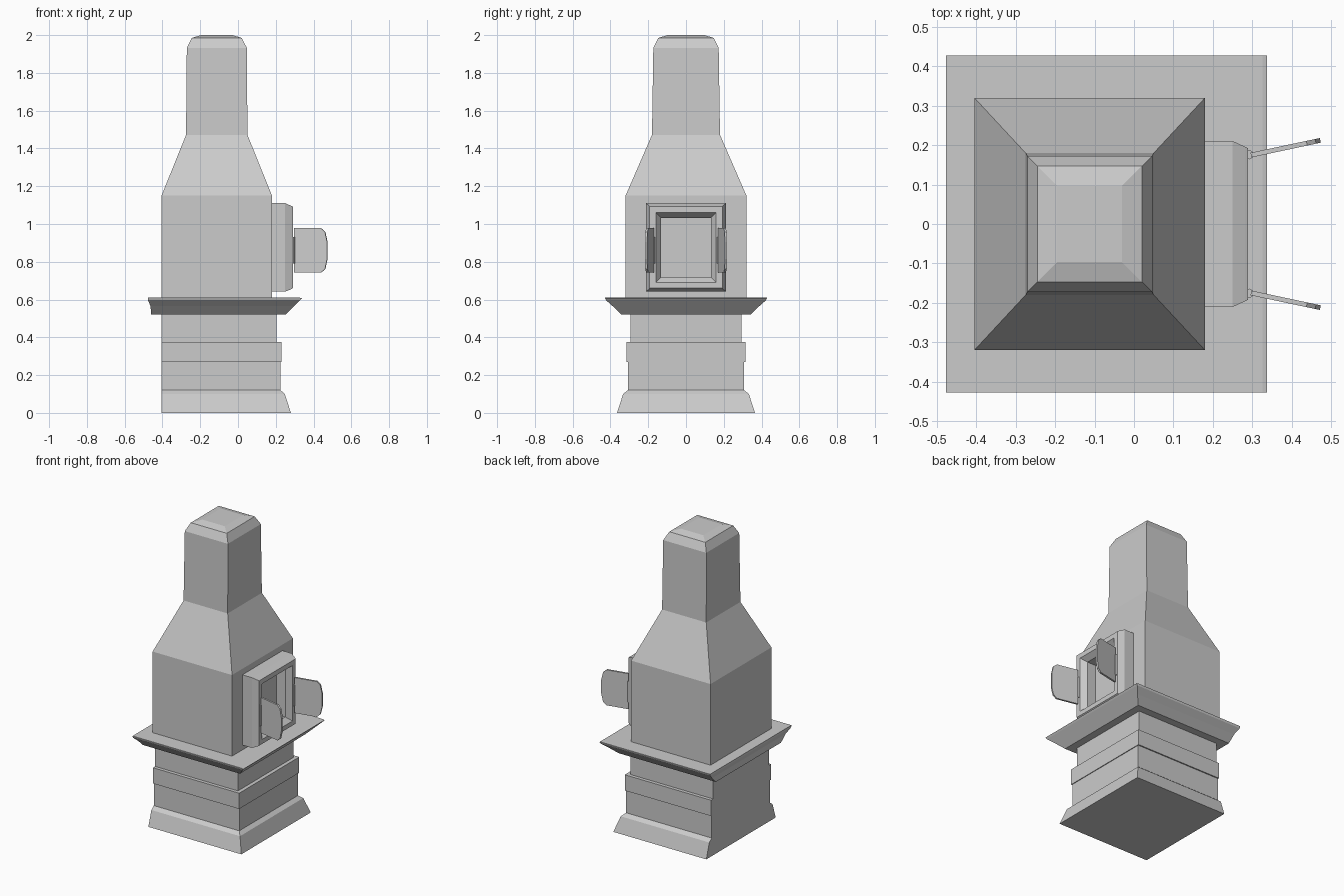
import bpy, bmesh, math


def finish(name, bm):
    bmesh.ops.recalc_face_normals(bm, faces=bm.faces)
    mesh = bpy.data.meshes.new(name)
    bm.to_mesh(mesh)
    bm.free()
    obj = bpy.data.objects.new(name, mesh)
    bpy.context.collection.objects.link(obj)
    return obj


def loft(name, rings):
    """Skin a list of equal-length point loops and cap both ends."""
    bm = bmesh.new()
    loops = [[bm.verts.new(p) for p in ring] for ring in rings]
    n = len(loops[0])
    for a, b in zip(loops, loops[1:]):
        for i in range(n):
            j = (i + 1) % n
            bm.faces.new((a[i], a[j], b[j], b[i]))
    bm.faces.new(loops[0][::-1])
    bm.faces.new(loops[-1])
    return finish(name, bm)


def level(z, x0, x1, y):
    return [(x0, -y, z), (x1, -y, z), (x1, y, z), (x0, y, z)]


def upright(x, y, z0, z1):
    return [(x, -y, z0), (x, y, z0), (x, y, z1), (x, -y, z1)]


# Stepped pedestal with flared foot and flat back
B = -0.405
loft("pedestal", [level(*r) for r in (
    (0.00, B, 0.28, 0.365), (0.10, B, 0.248, 0.333), (0.12, B, 0.225, 0.308),
    (0.27, B, 0.225, 0.308), (0.27, B, 0.23, 0.316), (0.375, B, 0.23, 0.316),
    (0.375, B, 0.205, 0.293), (0.53, B, 0.205, 0.293))])

# Overhanging ledge
loft("ledge", [level(*r) for r in (
    (0.522, -0.46, 0.255, 0.343), (0.565, -0.463, 0.298, 0.388),
    (0.597, -0.477, 0.33, 0.424), (0.607, -0.477, 0.338, 0.428),
    (0.61, -0.477, 0.326, 0.428))])

# Tower body, tapered shoulder, chimney and bevelled cap
loft("tower", [level(*r) for r in (
    (0.60, B, 0.18, 0.32), (1.15, B, 0.18, 0.32),
    (1.472, -0.275, 0.05, 0.18), (1.932, -0.271, 0.047, 0.173),
    (1.985, -0.245, 0.02, 0.147), (2.00, -0.195, -0.03, 0.097))])

# Window frame with chamfered rim and recessed pane
loft("window_frame", [upright(*r) for r in (
    (0.17, 0.211, 0.642, 1.11), (0.25, 0.211, 0.642, 1.11),
    (0.282, 0.196, 0.655, 1.096), (0.29, 0.192, 0.66, 1.092),
    (0.29, 0.16, 0.69, 1.06), (0.255, 0.133, 0.718, 1.033),
    (0.19, 0.133, 0.718, 1.033))])

# Pair of open shutters with hinge pins
outline = [(0, 0.742), (0.145, 0.742), (0.168, 0.762), (0.18, 0.815),
           (0.18, 0.905), (0.168, 0.958), (0.145, 0.978), (0, 0.978)]
angle = math.radians(12)
c, s = math.cos(angle), math.sin(angle)
for side, label in ((1, "left"), (-1, "right")):
    faces = [[(0.297 + u * c - t * s, side * (0.175 + u * s + t * c), z)
              for u, z in outline] for t in (-0.006, 0.006)]
    loft("shutter_" + label, faces)
    pin = [[(0.293 + 0.01 * math.cos(k * math.tau / 8),
             side * 0.176 + 0.012 * math.sin(k * math.tau / 8), z)
            for k in range(8)] for z in (0.79, 0.93)]
    loft("hinge_" + label, pin)
